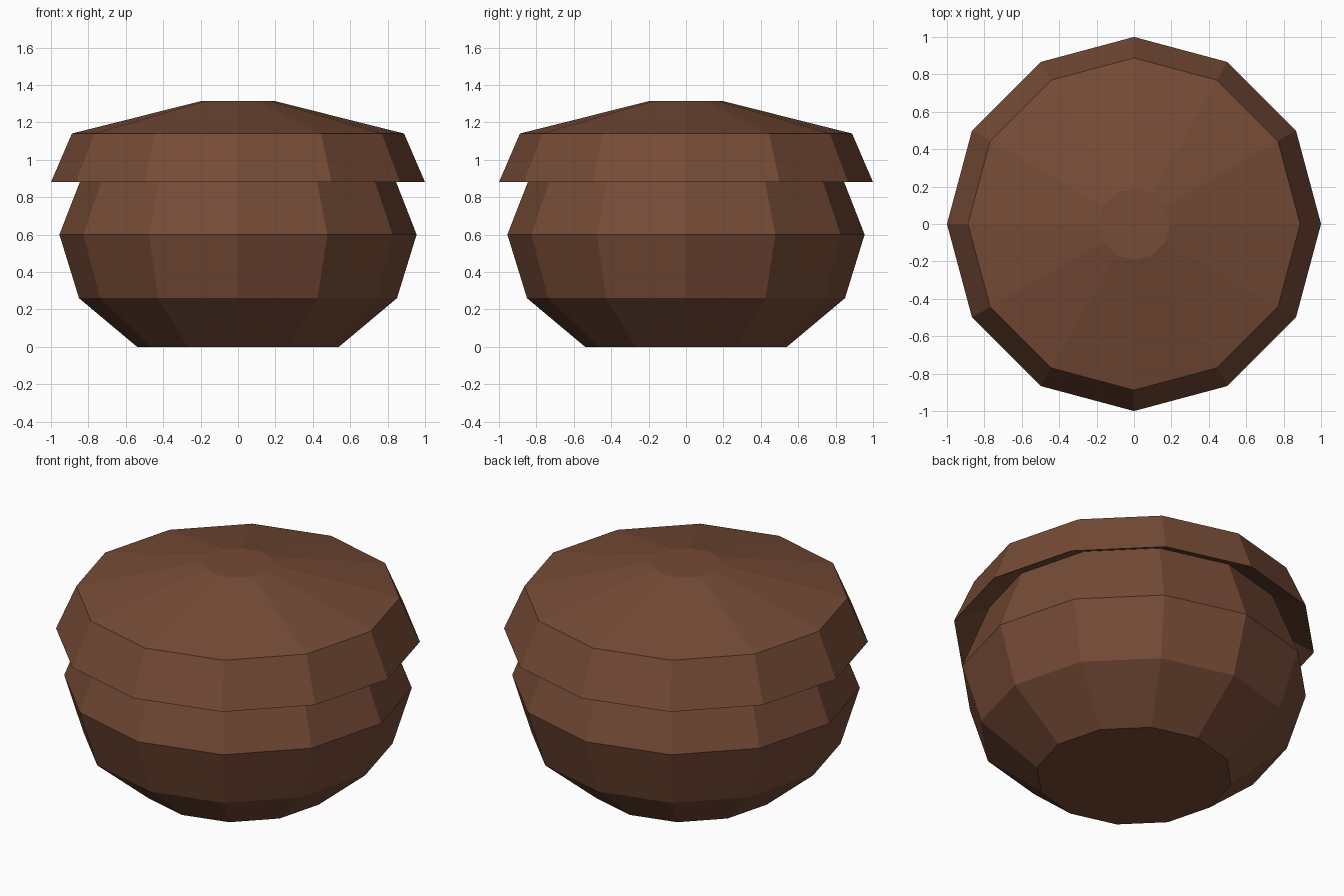
import bpy, bmesh
from math import cos, sin, tau

if "Cube" in bpy.data.objects:
    bpy.data.objects.remove(bpy.data.objects["Cube"])

SIDES = 12

brown = bpy.data.materials.new("brown")
brown.diffuse_color = (0.18, 0.07, 0.037, 1)
brown.use_nodes = True
brown.node_tree.nodes["Principled BSDF"].inputs["Base Color"].default_value = brown.diffuse_color


def lathe(name, profile, cap_start=False, cap_end=False):
    """Spin (radius, z) points, listed bottom-outside-upward, into a faceted shell."""
    bm = bmesh.new()
    rings = [[bm.verts.new((r * cos(tau * i / SIDES), r * sin(tau * i / SIDES), z))
              for i in range(SIDES)] for r, z in profile]
    for low, high in zip(rings, rings[1:]):
        for i in range(SIDES):
            j = (i + 1) % SIDES
            bm.faces.new((low[i], low[j], high[j], high[i]))
    if cap_start:
        bm.faces.new(rings[0][::-1])
    if cap_end:
        bm.faces.new(rings[-1])
    mesh = bpy.data.meshes.new(name)
    bm.to_mesh(mesh)
    bm.free()
    mesh.materials.append(brown)
    obj = bpy.data.objects.new(name, mesh)
    bpy.context.collection.objects.link(obj)
    return obj


# Round-bellied pot with a flat base, tucked up under the lid
lathe("pot_body", [(0.54, 0), (0.85, 0.26), (0.955, 0.6), (0.807, 0.98)], cap_start=True)

# Overhanging lid: sloped underside, flared skirt, shallow cone, flat top
lathe("lid", [(0.807, 0.98), (1.0, 0.88), (0.888, 1.14), (0.192, 1.315)], cap_end=True)
